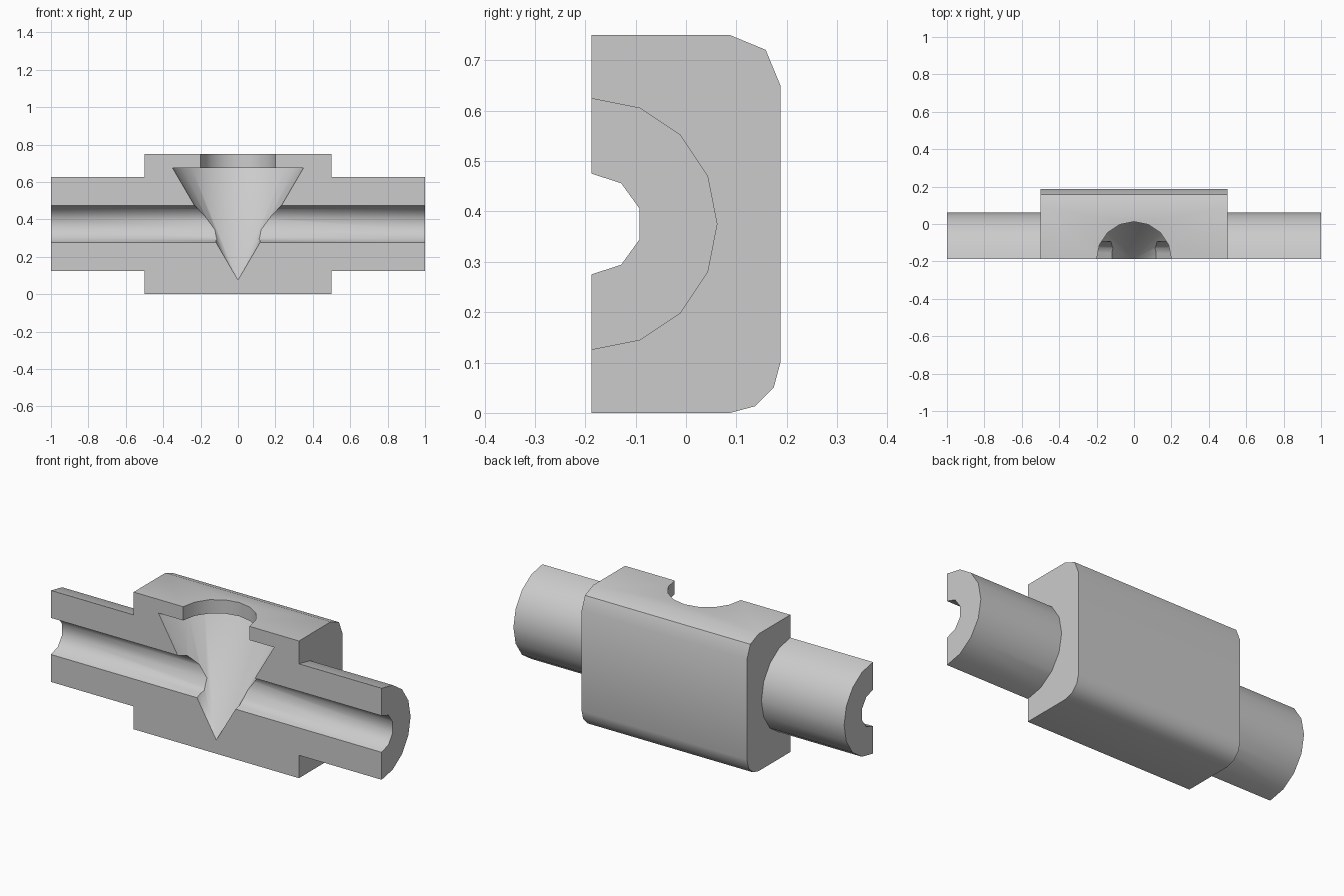
import bpy, bmesh, math
from mathutils import Matrix, Vector

if "Cube" in bpy.data.objects:
    bpy.data.objects.remove(bpy.data.objects["Cube"], do_unlink=True)

CUT_Y = -0.1875   # section plane, also the axis of every bore
AXIS_Z = 0.375

grey = bpy.data.materials.new("light_grey")
grey.use_nodes = True
grey.diffuse_color = (0.6, 0.6, 0.6, 1)
grey.node_tree.nodes["Principled BSDF"].inputs["Base Color"].default_value = (0.6, 0.6, 0.6, 1)


def to_object(name, bm):
    bmesh.ops.recalc_face_normals(bm, faces=bm.faces[:])
    mesh = bpy.data.meshes.new(name)
    bm.to_mesh(mesh)
    bm.free()
    mesh.materials.append(grey)
    obj = bpy.data.objects.new(name, mesh)
    bpy.context.collection.objects.link(obj)
    return obj


def prism(name, outline, half_length):
    """Extrude a (y, z) outline along x."""
    bm = bmesh.new()
    face = bm.faces.new([bm.verts.new((-half_length, y, z)) for y, z in outline])
    ext = bmesh.ops.extrude_face_region(bm, geom=[face])
    verts = [v for v in ext["geom"] if isinstance(v, bmesh.types.BMVert)]
    bmesh.ops.translate(bm, verts=verts, vec=Vector((2 * half_length, 0, 0)))
    return to_object(name, bm)


def arc(cy, cz, r, start, end, steps):
    angles = [math.radians(start + (end - start) * i / steps) for i in range(steps + 1)]
    return [(cy + r * math.cos(a), cz + r * math.sin(a)) for a in angles]


def ring(r, sides):
    return arc(CUT_Y, AXIS_Z, r, 90, 450, sides)[:-1]


def upright(name, r_low, r_high, z_low, z_high, sides):
    """Vertical cone or cylinder on the section plane."""
    bm = bmesh.new()
    bmesh.ops.create_cone(bm, cap_ends=True, segments=sides, radius1=r_low, radius2=r_high,
                          depth=z_high - z_low,
                          matrix=Matrix.Translation((0, CUT_Y, (z_low + z_high) / 2)))
    bmesh.ops.remove_doubles(bm, verts=bm.verts[:], dist=1e-5)
    return to_object(name, bm)


def combine(target, tool, operation):
    mod = target.modifiers.new("combine", 'BOOLEAN')
    mod.operation = operation
    mod.solver = 'EXACT'
    mod.object = tool
    tool.hide_render = True
    bpy.context.view_layer.objects.active = target
    bpy.ops.object.modifier_apply(modifier=mod.name)
    bpy.data.objects.remove(tool, do_unlink=True)


# Block with rounded rear corners, running past the section plane
outline = [(-0.6, 0)]
outline += arc(0.0875, 0.1, 0.1, -90, 0, 3)
outline += arc(0.0875, 0.65, 0.1, 0, 90, 2)
outline += [(-0.6, 0.75)]
body = prism("valve_body", outline, 0.5)

# Pipe ends
combine(body, prism("pipe", ring(0.25, 16), 1.0), 'UNION')

# Flow bore, conical seat and top opening
combine(body, prism("bore_cutter", ring(0.1, 10), 1.2), 'DIFFERENCE')
combine(body, upright("seat_cutter", 0, 0.35, 0.075, 0.675, 24), 'DIFFERENCE')
combine(body, upright("opening_cutter", 0.2, 0.2, 0.6, 0.9, 16), 'DIFFERENCE')

# Cut away the front half
front = [(-1, -0.5), (CUT_Y, -0.5), (CUT_Y, 1.2), (-1, 1.2)]
combine(body, prism("section_cutter", front, 1.5), 'DIFFERENCE')

# One material, smooth curves with sharp edges
body.data.materials.clear()
body.data.materials.append(grey)
for poly in body.data.polygons:
    poly.material_index = 0
bpy.ops.object.select_all(action='DESELECT')
body.select_set(True)
bpy.context.view_layer.objects.active = body
bpy.ops.object.shade_smooth_by_angle(angle=math.radians(40))
